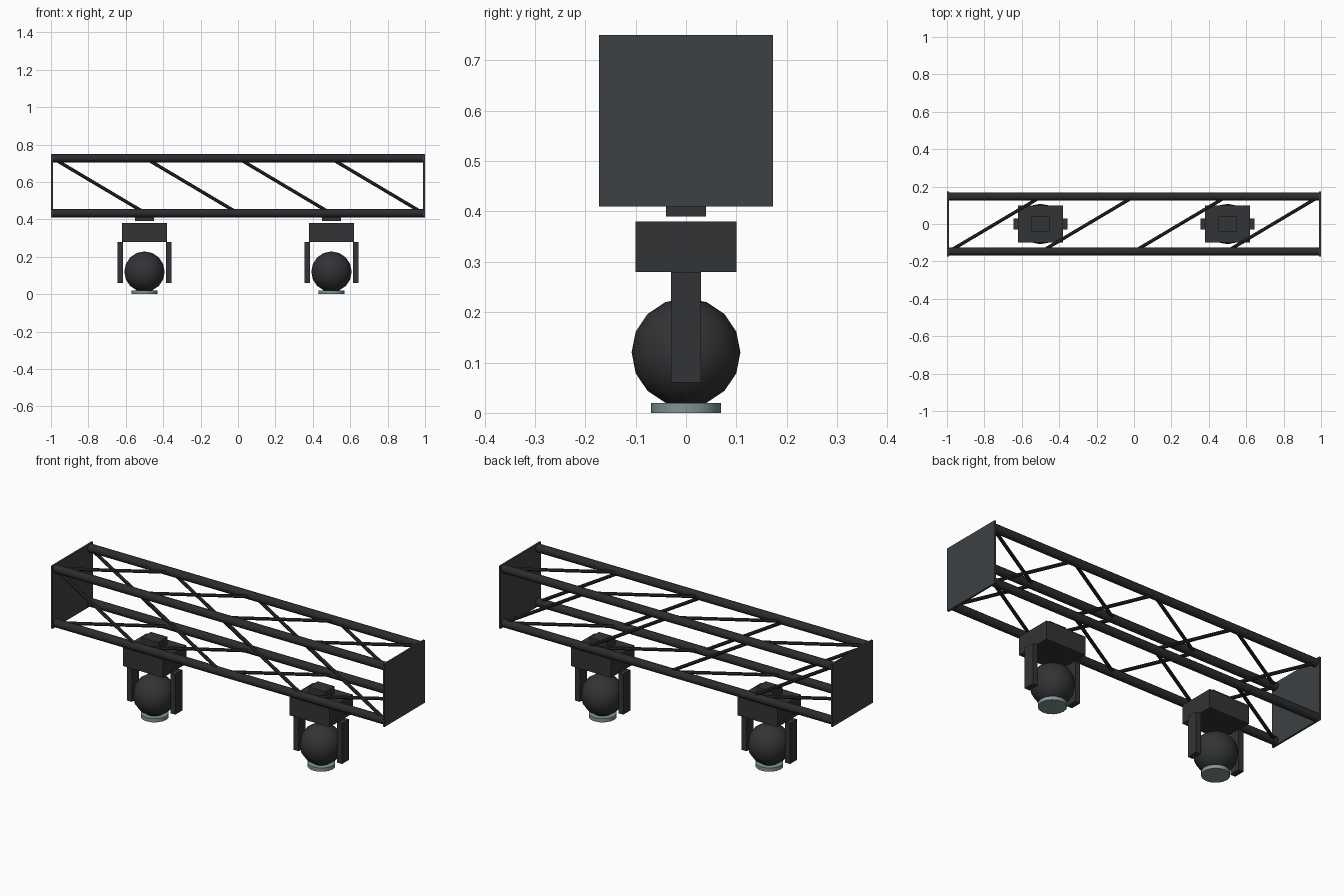
import bpy
from mathutils import Vector

if "Cube" in bpy.data.objects:
    bpy.data.objects.remove(bpy.data.objects["Cube"])


def material(name, rgb):
    m = bpy.data.materials.new(name)
    m.diffuse_color = (*rgb, 1)
    m.use_nodes = True
    m.node_tree.nodes["Principled BSDF"].inputs["Base Color"].default_value = m.diffuse_color
    return m


truss_mat = material("truss_black", (0.025, 0.025, 0.027))
plate_mat = material("plate_grey", (0.045, 0.052, 0.056))
body_mat = material("fixture_black", (0.032, 0.033, 0.035))
lens_mat = material("lens_glass", (0.22, 0.30, 0.29))


def finish(name, mat, smooth=False):
    ob = bpy.context.object
    ob.name = name
    ob.data.materials.append(mat)
    if smooth:
        bpy.ops.object.shade_smooth_by_angle()
    return ob


def box(name, center, size, mat):
    bpy.ops.mesh.primitive_cube_add(size=1, location=center)
    bpy.context.object.scale = size
    bpy.ops.object.transform_apply(location=False, rotation=False, scale=True)
    return finish(name, mat)


def rod(name, a, b, radius, sides, mat, smooth=True):
    a, b = Vector(a), Vector(b)
    d = b - a
    bpy.ops.mesh.primitive_cylinder_add(
        vertices=sides, radius=radius, depth=d.length, location=(a + b) / 2,
        rotation=d.to_track_quat('Z', 'Y').to_euler())
    return finish(name, mat, smooth)


# Box truss: end plates and four chords
ZC, H = 0.58, 0.147
for s in (-1, 1):
    box("end_plate", (s * 0.995, 0, ZC), (0.01, 0.346, 0.34), plate_mat)
    for t in (-1, 1):
        rod("chord", (-0.995, s * H, ZC + t * H), (0.995, s * H, ZC + t * H),
            0.022, 12, truss_mat)

# Diagonal braces on all four faces, four bays each
for i in range(4):
    x0 = -0.99 + i * 0.495
    x1 = x0 + 0.495
    for s in (-1, 1):
        rod("side_brace", (x0, s * H, ZC + H), (x1, s * H, ZC - H),
            0.009, 8, truss_mat)
        rod("flat_brace", (x0, -H, ZC + s * H), (x1, H, ZC + s * H),
            0.009, 8, truss_mat)

# Two hanging moving-head lights
for x in (-0.5, 0.5):
    box("clamp", (x, 0, 0.41), (0.1, 0.08, 0.04), body_mat)
    box("fixture_base", (x, 0, 0.33), (0.24, 0.2, 0.1), body_mat)
    for s in (-1, 1):
        box("yoke_arm", (x + s * 0.13, 0, 0.17), (0.03, 0.06, 0.22), body_mat)
    bpy.ops.mesh.primitive_uv_sphere_add(segments=16, ring_count=8,
                                         radius=0.108, location=(x, 0, 0.12))
    finish("lamp_head", body_mat, True)
    rod("lens", (x, 0, 0), (x, 0, 0.02), 0.069, 16, lens_mat)
